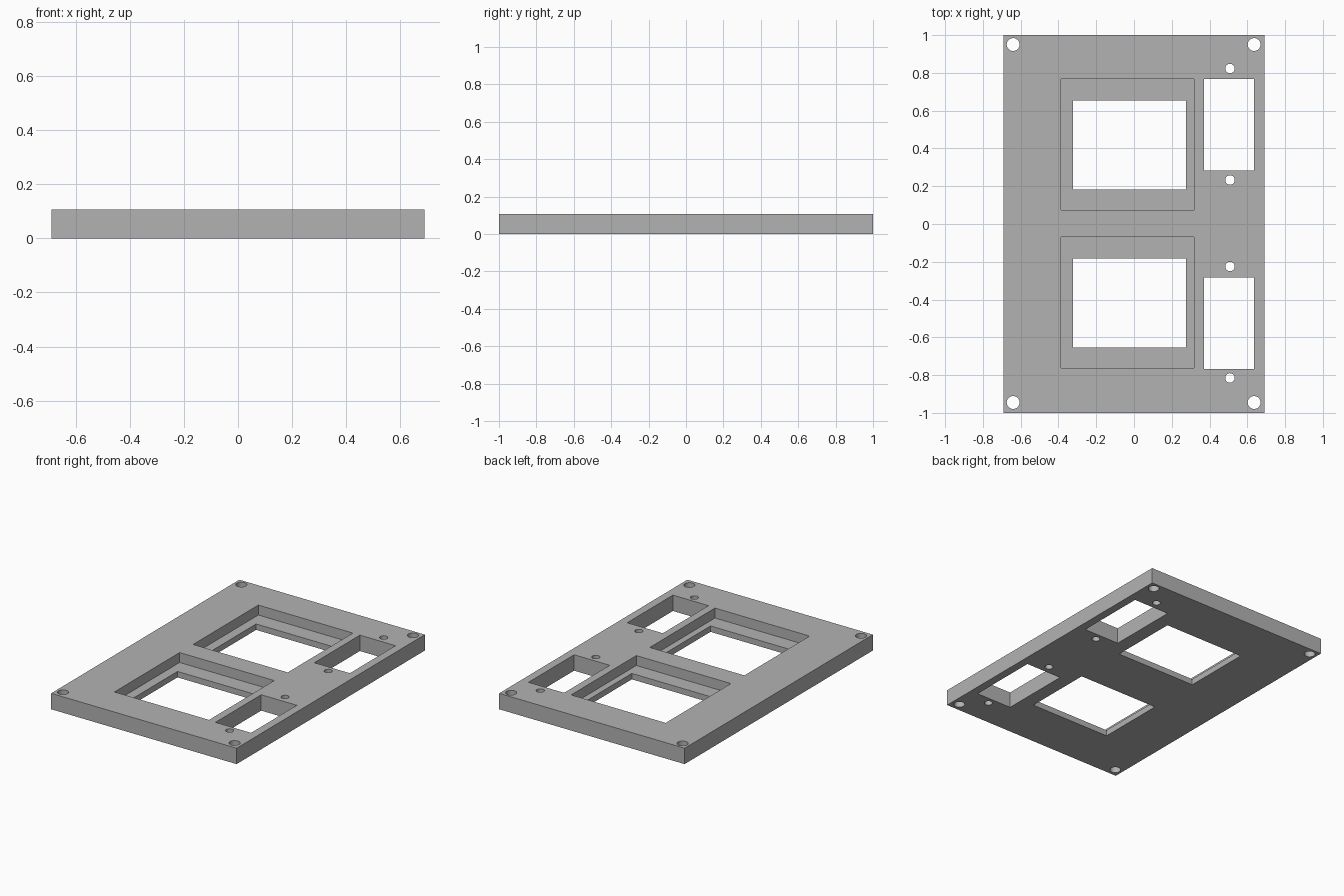
import bpy

if "Cube" in bpy.data.objects:
    bpy.data.objects.remove(bpy.data.objects["Cube"], do_unlink=True)

THICK = 0.107
LEDGE = 0.04

grey = bpy.data.materials.new("plain grey")
grey.use_nodes = True
colour = (0.45, 0.45, 0.45, 1)
grey.diffuse_color = colour
grey.node_tree.nodes["Principled BSDF"].inputs["Base Color"].default_value = colour


def box(name, x0, x1, y0, y1, z0, z1):
    bpy.ops.mesh.primitive_cube_add(
        size=1, location=((x0 + x1) / 2, (y0 + y1) / 2, (z0 + z1) / 2))
    ob = bpy.context.object
    ob.name = name
    ob.scale = (x1 - x0, y1 - y0, z1 - z0)
    bpy.ops.object.transform_apply(location=False, rotation=False, scale=True)
    ob.data.materials.append(grey)
    return ob


def drill(name, x, y, radius):
    bpy.ops.mesh.primitive_cylinder_add(
        vertices=32, radius=radius, depth=THICK * 3, location=(x, y, THICK / 2))
    ob = bpy.context.object
    ob.name = name
    ob.data.materials.append(grey)
    return ob


# Plate
plate = box("mounting_plate", -0.69, 0.69, -1, 1, 0, THICK)
cutters = []

# Stepped display windows: a wide pocket above a smaller through opening
for y in (0.074, -0.762):
    cutters.append(box("window_pocket", -0.386, 0.318, y, y + 0.693, LEDGE, THICK * 2))
    cutters.append(box("window_opening", -0.323, 0.275, y + 0.109, y + 0.58, -THICK, THICK * 2))

# Side slots with a screw hole beyond each end
for y0, y1 in ((0.282, 0.767), (-0.768, -0.282)):
    cutters.append(box("side_slot", 0.37, 0.635, y0, y1, -THICK, THICK * 2))
for y in (0.823, 0.233, -0.225, -0.815):
    cutters.append(drill("screw_hole", 0.508, y, 0.025))

# Corner mounting holes
for x in (-0.64, 0.636):
    for y in (0.95, -0.945):
        cutters.append(drill("corner_hole", x, y, 0.034))

# Cut every opening, then remove the cutters
bpy.ops.object.select_all(action="DESELECT")
bpy.context.view_layer.objects.active = plate
plate.select_set(True)
for cutter in cutters:
    cutter.hide_render = True
    mod = plate.modifiers.new(cutter.name, "BOOLEAN")
    mod.operation = "DIFFERENCE"
    mod.solver = "EXACT"
    mod.object = cutter
    bpy.ops.object.modifier_apply(modifier=mod.name)
    bpy.data.objects.remove(cutter, do_unlink=True)

bpy.ops.object.shade_smooth_by_angle()
